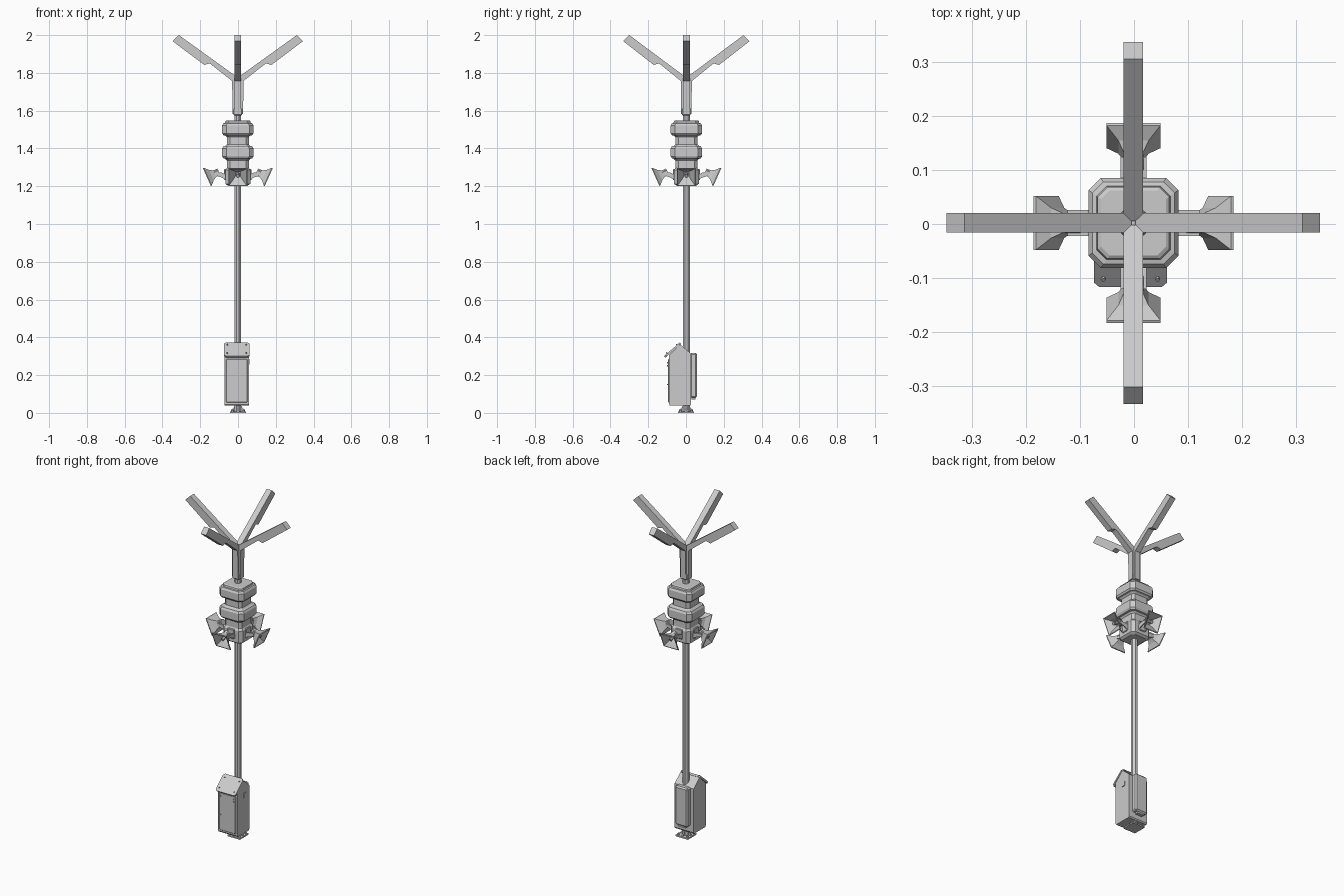
import bpy, bmesh
from math import pi, cos, sin, radians, atan2
from mathutils import Matrix, Vector

if "Cube" in bpy.data.objects:
    bpy.data.objects.remove(bpy.data.objects["Cube"])

CENTRE = Matrix.Translation((-0.001, 0.002, 0))


def finish(name, bm, matrix=None, bevel=0):
    bmesh.ops.recalc_face_normals(bm, faces=bm.faces)
    mesh = bpy.data.meshes.new(name)
    bm.to_mesh(mesh)
    bm.free()
    ob = bpy.data.objects.new(name, mesh)
    bpy.context.collection.objects.link(ob)
    if matrix is not None:
        ob.matrix_world = matrix
    if bevel:
        mod = ob.modifiers.new("bevel", 'BEVEL')
        mod.width, mod.segments = bevel, 1
    return ob


def loft(name, rings, matrix=None):
    """Join equal-sized rings of points and cap both ends."""
    bm = bmesh.new()
    vs = [[bm.verts.new(p) for p in r] for r in rings]
    n = len(vs[0])
    for a, b in zip(vs, vs[1:]):
        for i in range(n):
            j = (i + 1) % n
            bm.faces.new((a[i], a[j], b[j], b[i]))
    bm.faces.new(vs[0][::-1])
    bm.faces.new(vs[-1])
    return finish(name, bm, matrix)


def extrude(name, profile, y0, y1, matrix=None):
    """Side profile in (x, z), extruded along y."""
    return loft(name, [[(x, y, z) for x, z in profile] for y in (y0, y1)], matrix)


def box(name, lo, hi, matrix=None, bevel=0):
    bm = bmesh.new()
    bmesh.ops.create_cube(bm, size=1)
    for v in bm.verts:
        v.co = Vector(lo[i] + (v.co[i] + 0.5) * (hi[i] - lo[i]) for i in range(3))
    return finish(name, bm, matrix, bevel)


def chamfered(h, c, z):
    k = h - c
    return [(h, -k, z), (h, k, z), (k, h, z), (-k, h, z),
            (-h, k, z), (-h, -k, z), (-k, -h, z), (k, -h, z)]


def rod(name, r, depth, matrix, sides=8):
    bm = bmesh.new()
    bmesh.ops.create_cone(bm, cap_ends=True, segments=sides, radius1=r, radius2=r,
                          depth=depth, matrix=Matrix.Rotation(pi / sides, 4, 'Z'))
    return finish(name, bm, matrix)


# Base plate with gussets, and the pole
box("base_plate", (-0.042, -0.042, 0), (0.042, 0.042, 0.008))
for k in range(4):
    turn = Matrix.Rotation(k * pi / 2, 4, 'Z')
    extrude("base_gusset", [(0.01, 0.006), (0.038, 0.006), (0.034, 0.014), (0.018, 0.036), (0.01, 0.036)],
            -0.004, 0.004, turn)
    for s in (-1, 1):
        if s == 1:
            rod("base_bolt", 0.006, 0.012, turn @ Matrix.Translation((0.03, 0.03, 0.011)), 6)
rod("pole", 0.0195, 1.60, CENTRE @ Matrix.Translation((0, 0, 0.80)))
rod("upper_pole", 0.013, 0.22, CENTRE @ Matrix.Translation((0, 0, 1.66)))

# Control cabinet: gabled body along x
to_side = Matrix(((0, 1, 0, 0), (1, 0, 0, 0), (0, 0, 1, 0), (0, 0, 0, 1)))
extrude("cabinet", [(-0.09, 0.045), (-0.085, 0.038), (0.022, 0.038), (0.027, 0.045), (0.027, 0.313),
                    (-0.03, 0.362), (-0.09, 0.305)], -0.071, 0.058, to_side)
box("cabinet_door", (-0.063, -0.095, 0.055), (0.050, -0.088, 0.285), bevel=0.003)
slope = atan2(0.072, 0.083)
roof = Matrix.Translation((-0.0065, -0.113, 0.297)) @ Matrix.Rotation(slope, 4, 'X')
extrude("cabinet_roof", [(-0.058, 0), (0.058, 0), (0.067, 0.01), (0.067, 0.1), (0.058, 0.111),
                         (-0.058, 0.111), (-0.067, 0.1), (-0.067, 0.01)],
        -0.005, 0.006, roof @ Matrix.Rotation(-pi / 2, 4, 'X'))
for x in (-0.05, 0.05):
    for y in (0.022, 0.09):
        rod("roof_bolt", 0.004, 0.008, roof @ Matrix.Translation((x, y, 0.007)), 6)
for x, z in ((-0.052, 0.15), (0.035, 0.265), (0.035, 0.25), (-0.052, 0.265)):
    rod("door_bolt", 0.004, 0.007,
        Matrix.Translation((x, -0.096, z)) @ Matrix.Rotation(pi / 2, 4, 'X'), 6)
box("side_latch", (0.056, -0.03, 0.255), (0.062, -0.01, 0.285))
box("rear_box", (-0.05, 0.02, 0.08), (0.036, 0.058, 0.318), bevel=0.008)
box("rear_box_socket", (-0.03, 0.03, 0.07), (0.016, 0.05, 0.085))

# Electronics housing with two swollen bands
housing = [(0.052, 1.203), (0.066, 1.213), (0.066, 1.285), (0.058, 1.297), (0.058, 1.335),
           (0.066, 1.345), (0.076, 1.347), (0.083, 1.358), (0.083, 1.400), (0.076, 1.412),
           (0.066, 1.414), (0.058, 1.422), (0.058, 1.460), (0.066, 1.468), (0.076, 1.470),
           (0.083, 1.480), (0.083, 1.522), (0.076, 1.533), (0.068, 1.535), (0.066, 1.545), (0.060, 1.549)]
loft("housing", [chamfered(h, h * 0.27, z) for h, z in housing], CENTRE)
box("neck_collar", (-0.023, -0.023, 1.575), (0.023, 0.023, 1.612), CENTRE, 0.004)


def horn_ring(w, h, d):
    return [(d, -w, -h), (d, w, -h), (d, w, h), (d, -w, h)]


arm = [(0.008, 1.582), (0.028, 1.582), (0.030, 1.757), (0.142, 1.845), (0.150, 1.850),
       (0.178, 1.842), (0.345, 1.968), (0.312, 2.0), (0.004, 1.778)]
for k in range(4):
    turn = CENTRE @ Matrix.Rotation(k * pi / 2, 4, 'Z')
    # Lamp arm with its thick light panel; the y pair is slightly shorter
    reach = 0.97 if k % 2 else 1
    extrude("lamp_arm", [(x * reach, z) for x, z in arm], -0.018, 0.018, turn)

    # Horn loudspeaker: flared square horn, recessed mouth and centre plug
    aim = turn @ Matrix.Translation((0.162, 0, 1.249)) @ Matrix.Rotation(radians(24), 4, 'Y')
    loft("horn", [horn_ring(*r) for r in (
        (0.014, 0.014, -0.062), (0.017, 0.018, -0.045), (0.028, 0.030, -0.024), (0.050, 0.052, -0.003),
        (0.050, 0.052, 0.002), (0.046, 0.048, 0.002), (0.025, 0.027, -0.022), (0.013, 0.014, -0.042))], aim)
    rod("horn_plug", 0.009, 0.032,
        aim @ Matrix.Translation((-0.028, 0, 0)) @ Matrix.Rotation(pi / 2, 4, 'Y'))
    rod("horn_driver", 0.020, 0.026,
        aim @ Matrix.Translation((-0.055, 0, 0)) @ Matrix.Rotation(pi / 2, 4, 'Y'))
    # Wall bracket with two yoke cheeks
    box("horn_wall_plate", (0.060, -0.022, 1.232), (0.072, 0.022, 1.290), turn, 0.003)
    for s in (-1, 1):
        extrude("horn_yoke", [(0.066, 1.236), (0.085, 1.246), (0.122, 1.258), (0.122, 1.274),
                              (0.085, 1.272), (0.066, 1.262)], s * 0.018, s * 0.024, turn)
